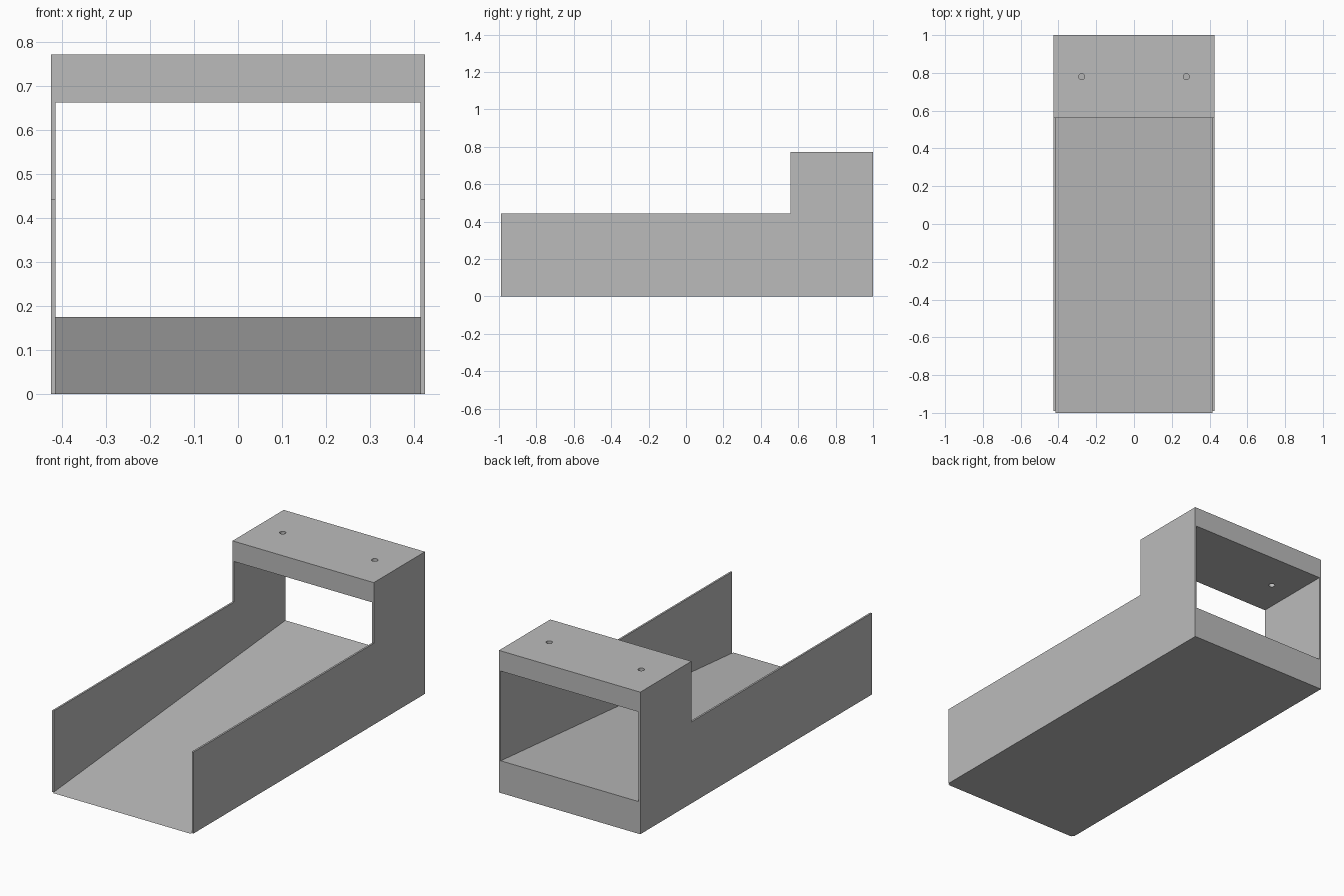
import bpy
import bmesh
from math import pi

if "Cube" in bpy.data.objects:
    bpy.data.objects.remove(bpy.data.objects["Cube"], do_unlink=True)

HALF_W, INNER = 0.425, 0.415
ROOF_LOW, ROOF_TOP = 0.663, 0.773

grey = bpy.data.materials.new("plain grey")
grey.use_nodes = True
grey.diffuse_color = (0.5, 0.5, 0.5, 1)
grey.node_tree.nodes["Principled BSDF"].inputs["Base Color"].default_value = (0.5, 0.5, 0.5, 1)


def extrude_profile(name, points, half_width):
    """Side profile of (y, z) points, swept across x."""
    bm = bmesh.new()
    face = bm.faces.new([bm.verts.new((-half_width, y, z)) for y, z in points])
    swept = bmesh.ops.extrude_face_region(bm, geom=[face])["geom"]
    verts = [v for v in swept if isinstance(v, bmesh.types.BMVert)]
    bmesh.ops.translate(bm, verts=verts, vec=(2 * half_width, 0, 0))
    bmesh.ops.recalc_face_normals(bm, faces=bm.faces)
    mesh = bpy.data.meshes.new(name)
    bm.to_mesh(mesh)
    bm.free()
    mesh.materials.append(grey)
    obj = bpy.data.objects.new(name, mesh)
    bpy.context.collection.objects.link(obj)
    return obj


def cut(target, cutter):
    """Subtract the cutter and discard it."""
    cutter.hide_render = True
    mod = target.modifiers.new("cut", 'BOOLEAN')
    mod.operation = 'DIFFERENCE'
    mod.solver = 'EXACT'
    mod.object = cutter
    bpy.context.view_layer.objects.active = target
    bpy.ops.object.modifier_apply(modifier=mod.name)
    bpy.data.objects.remove(cutter, do_unlink=True)


# Side walls and raised roof in one piece
housing = extrude_profile("walls_and_roof", [
    (-0.99, 0), (1, 0), (1, ROOF_TOP), (0.56, ROOF_TOP), (0.56, 0.443), (-0.99, 0.443)], HALF_W)

# Open channel between the walls
cut(housing, extrude_profile("channel_cutter", [
    (-1.2, -0.2), (1.2, -0.2), (1.2, ROOF_LOW), (-1.2, ROOF_LOW)], INNER))

# Two screw holes through the roof
for side in (-1, 1):
    bpy.ops.mesh.primitive_cylinder_add(
        vertices=24, radius=0.016, depth=0.3, location=(side * 0.277, 0.78, ROOF_TOP))
    hole = bpy.context.object
    hole.data.materials.append(grey)
    cut(housing, hole)

# Sloping floor wedge
extrude_profile("ramp_floor", [(-1, 0), (1, 0), (1, 0.175)], INNER)
